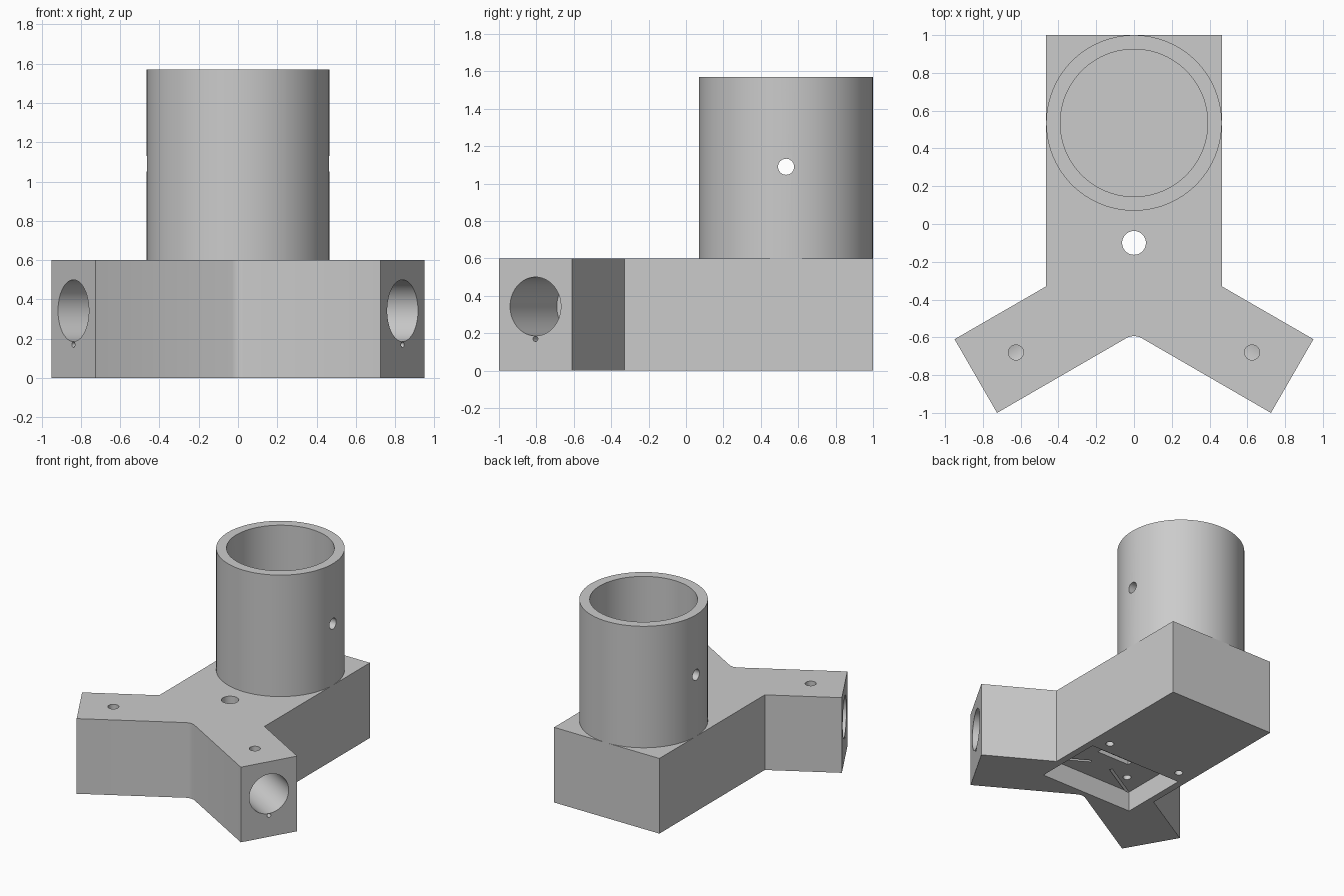
import bpy
import bmesh
from math import pi, radians, cos, sin
from mathutils import Vector, Matrix

cube = bpy.data.objects.get("Cube")
if cube:
    bpy.data.objects.remove(cube, do_unlink=True)

grey = bpy.data.materials.new("matte_grey")
grey.use_nodes = True
GREY = (0.6, 0.6, 0.6, 1)
grey.diffuse_color = GREY
grey.node_tree.nodes["Principled BSDF"].inputs["Base Color"].default_value = GREY


def add_object(name, bm):
    bmesh.ops.recalc_face_normals(bm, faces=bm.faces[:])
    mesh = bpy.data.meshes.new(name)
    bm.to_mesh(mesh)
    bm.free()
    mesh.materials.append(grey)
    obj = bpy.data.objects.new(name, mesh)
    bpy.context.collection.objects.link(obj)
    return obj


def prism(name, points, z0, z1):
    bm = bmesh.new()
    face = bm.faces.new([bm.verts.new((x, y, z0)) for x, y in points])
    new = bmesh.ops.extrude_face_region(bm, geom=[face])["geom"]
    top = [v for v in new if isinstance(v, bmesh.types.BMVert)]
    bmesh.ops.translate(bm, verts=top, vec=(0, 0, z1 - z0))
    return add_object(name, bm)


def box(name, x, y0, y1, z0, z1):
    return prism(name, [(-x, y0), (x, y0), (x, y1), (-x, y1)], z0, z1)


def rod(name, start, end, radius, sides=48):
    start, end = Vector(start), Vector(end)
    axis = end - start
    turn = axis.to_track_quat('Z', 'Y').to_matrix().to_4x4()
    bm = bmesh.new()
    bmesh.ops.create_cone(bm, cap_ends=True, segments=sides, radius1=radius,
                          radius2=radius, depth=axis.length,
                          matrix=Matrix.Translation((start + end) / 2) @ turn)
    return add_object(name, bm)


def cut(target, cutter):
    mod = target.modifiers.new("cut", 'BOOLEAN')
    mod.operation = 'DIFFERENCE'
    mod.solver = 'EXACT'
    mod.object = cutter
    bpy.context.view_layer.objects.active = target
    bpy.ops.object.modifier_apply(modifier=mod.name)
    bpy.data.objects.remove(cutter, do_unlink=True)


def smooth(obj):
    bpy.ops.object.select_all(action='DESELECT')
    obj.select_set(True)
    bpy.context.view_layer.objects.active = obj
    bpy.ops.object.shade_smooth_by_angle(angle=radians(25))


# Three-legged base block
half = [(0.03, -0.598), (0.725, -1.0), (0.95, -0.61), (0.465, -0.33), (0.465, 1.0)]
outline = [(0, -0.592)] + half + [(-x, y) for x, y in reversed(half)]
base = prism("base_block", outline, 0, 0.6)

# Underside pocket, slot and central through hole
cut(base, box("pocket_cutter", 0.41, -0.545, 0.015, -0.1, 0.16))
cut(base, box("slot_cutter", 0.145, -0.24, -0.2, 0.1, 0.2))
cut(base, rod("centre_cutter", (0, -0.1, -0.1), (0, -0.1, 0.7), 0.063))

# Arm sockets, wire channels and screw holes, on both sides
for side in (-1, 1):
    out = Vector((side * cos(pi / 6), -sin(pi / 6), 0))
    mouth = Vector((side * 0.838, -0.805, 0.343))
    cut(base, rod("socket_cutter", mouth + out * 0.1, mouth - out * 0.5, 0.157, 64))
    low = Vector((mouth.x, mouth.y, 0.17))
    cut(base, rod("wire_cutter", low + out * 0.1, low - out * 0.86, 0.015, 16))
    cut(base, rod("screw_cutter", (side * 0.625, -0.68, 0.36),
                  (side * 0.625, -0.68, 0.7), 0.04, 32))
    cut(base, rod("rear_hole_cutter", (side * 0.33, 0.117, -0.1),
                  (side * 0.33, 0.117, 0.15), 0.03, 24))
    cut(base, rod("pocket_hole_cutter", (side * 0.26, -0.39, 0.1),
                  (side * 0.26, -0.39, 0.28), 0.03, 24))
smooth(base)

# Upright tube with a cross pin hole
tube = rod("upright_tube", (0, 0.535, 0.6), (0, 0.535, 1.57), 0.465, 96)
cut(tube, rod("bore_cutter", (0, 0.535, 0.5), (0, 0.535, 1.7), 0.39, 96))
cut(tube, rod("pin_cutter", (-0.6, 0.535, 1.09), (0.6, 0.535, 1.09), 0.043, 32))
smooth(tube)
